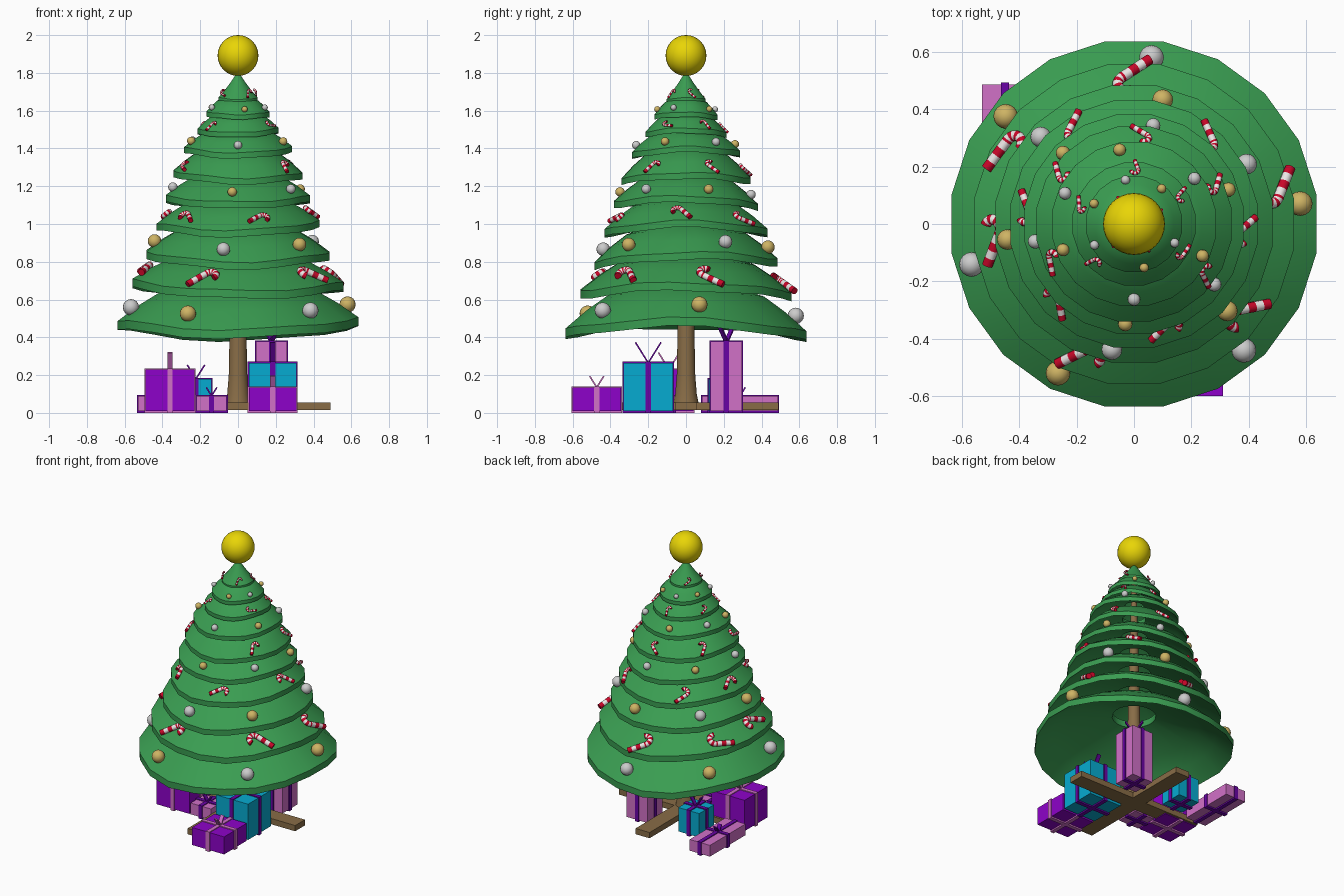
import bpy, bmesh, math, random
from mathutils import Vector, Matrix

if "Cube" in bpy.data.objects:
    bpy.data.objects.remove(bpy.data.objects["Cube"])

random.seed(4)
TAU = 2 * math.pi


def material(name, r, g, b):
    # colours given as 0-255 display values, stored linear
    m = bpy.data.materials.new(name)
    m.diffuse_color = [(c / 255) ** 2.2 for c in (r, g, b)] + [1]
    m.use_nodes = True
    m.node_tree.nodes["Principled BSDF"].inputs["Base Color"].default_value = m.diffuse_color
    return m


GREEN = material("needles", 60, 155, 82)
BROWN = material("wood", 135, 108, 72)
YELLOW = material("topper_yellow", 232, 212, 15)
GOLD = material("gold", 205, 178, 100)
SILVER = material("silver", 200, 200, 200)
RED = material("cane_red", 200, 15, 45)
WHITE = material("cane_white", 235, 230, 228)
PURPLE = material("purple", 140, 10, 200)
BLUE = material("blue", 15, 170, 208)
PINK = material("pink", 208, 112, 198)
DARK = material("dark_purple", 105, 10, 165)


def finish(name, bm, mats, angle=None):
    bmesh.ops.recalc_face_normals(bm, faces=bm.faces)
    me = bpy.data.meshes.new(name)
    bm.to_mesh(me)
    bm.free()
    for m in mats:
        me.materials.append(m)
    if angle:
        me.shade_smooth()
        me.set_sharp_from_angle(angle=math.radians(angle))
    ob = bpy.data.objects.new(name, me)
    bpy.context.collection.objects.link(ob)
    return ob


def bridge(bm, a, b, mat=0):
    n = len(a)
    for k in range(n):
        f = bm.faces.new((a[k], a[(k + 1) % n], b[(k + 1) % n], b[k]))
        f.material_index = mat


def lathe(name, profile, sides, mat, closed=False, dz=lambda a, r: 0):
    # spins (r, z) points; dz lets the rim droop
    bm = bmesh.new()
    rings = []
    for r, z in profile:
        angs = [(k + .5) * TAU / sides for k in range(sides)]
        rings.append([bm.verts.new((r * math.cos(a), r * math.sin(a), z + dz(a, r))) for a in angs])
    for a, b in zip(rings, rings[1:]):
        bridge(bm, a, b)
    if closed:
        bridge(bm, rings[-1], rings[0])
    else:
        bm.faces.new(rings[0])
        bm.faces.new(rings[-1])
    return finish(name, bm, [mat], 35)


def ball(name, loc, r, mat, seg=16):
    bm = bmesh.new()
    bmesh.ops.create_uvsphere(bm, u_segments=seg, v_segments=seg // 2, radius=r,
                              matrix=Matrix.Translation(loc))
    finish(name, bm, [mat], 60)


def add_box(bm, lo, hi, mat=0, xf=Matrix()):
    lo, hi = Vector(lo), Vector(hi)
    m = xf @ Matrix.Translation((lo + hi) / 2) @ Matrix.Diagonal((*(hi - lo), 1))
    vs = bmesh.ops.create_cube(bm, size=1, matrix=m)["verts"]
    for f in {f for v in vs for f in v.link_faces}:
        f.material_index = mat


# trunk, crossed stand and topper
lathe("trunk", [(.068, .05), (.058, .1), (.05, .2), (.046, .4), (.015, 1.76)], 16, BROWN)
for name, hx, hy in (("stand_plank_x", .49, .055), ("stand_plank_y", .055, .49)):
    bm = bmesh.new()
    add_box(bm, (-hx, -hy, .015), (hx, hy, .056))
    finish(name, bm, [BROWN])
ball("tree_topper", (0, 0, 1.892), .108, YELLOW, 32)

# branch tiers
RADII = [.645, .565, .49, .437, .387, .345, .29, .217, .17, .105]
RIMS = [.465, .67, .83, .99, 1.13, 1.26, 1.395, 1.495, 1.585, 1.665, 1.76]
SHAPE = [(1, 0), (.82, .45), (.65, .8), (.22, 1.2)]
TOP_SHAPE = [(1, 0), (.7, .4), (.4, .85), (.12, 1.32)]


def droop(i, a, r):
    R = RADII[i]
    w = math.cos(2 * a) * .05 + .012 * math.cos(5 * a + 2.1 * i) + .014 * math.cos(a + 1.7 * i + 1)
    return R * w * (r / R) ** 2


for i, R in enumerate(RADII):
    gap = RIMS[i + 1] - RIMS[i]
    shape = SHAPE if i < 9 else TOP_SHAPE
    outer = [(R * r, RIMS[i] + gap * z) for r, z in shape]
    t = .018 + .042 * R
    inner = [(r, z - t) for r, z in reversed(outer)]
    lathe(f"branch_tier_{i + 1}", outer + inner, 20, GREEN, True, lambda a, r, i=i: droop(i, a, r))


def on_tier(i, deg):
    # point on a tier with its tangent, up-slope and normal directions
    a, R, gap = math.radians(deg), RADII[i], RIMS[i + 1] - RIMS[i]
    r = .885 * R
    e = Vector((math.cos(a), math.sin(a), 0))
    p = e * r + Vector((0, 0, RIMS[i] + .29 * gap + droop(i, a, r)))
    t = Vector((-e.y, e.x, 0))
    u = (Vector((0, 0, .45 * gap)) - e * (.18 * R)).normalized()
    return p, t, u, u.cross(t) if u.cross(t).z > 0 else t.cross(u)


# baubles: tier index, radius, angles alternating gold and silver
BAUBLES = [(0, .043, (7, 84, 140, 194, 243, 311)),
           (2, .036, (77, 137, 187, 260, 317, 28)),
           (4, .025, (20, 79, 135, 190, 265, 323)),
           (6, .022, (101, 156, 200, 270, 335, 37)),
           (8, .016, (52, 101, 153, 208, 283, 335))]
for i, r, angles in BAUBLES:
    for k, deg in enumerate(angles):
        p, t, u, n = on_tier(i, deg)
        ball(f"bauble_{i + 1}_{k + 1}", p + n * r * .5, r, (GOLD, SILVER)[k % 2])


# candy canes
def cane(name, p, v, h, n, L):
    rad, hook = .12 * L, .21 * L
    path = [(-hook, -.62 * L + .19 * L * k) for k in range(5)]
    y0 = .2 * L
    path += [(-hook * math.cos(math.pi * k / 8), y0 + hook * math.sin(math.pi * k / 8)) for k in range(9)]
    bm = bmesh.new()
    rings = []
    for k in range(len(path)):
        ang = max(0, k - 5) * math.pi / 8
        side = -h * math.cos(ang) + v * math.sin(ang)
        c = p + h * path[k][0] + v * path[k][1]
        rings.append([bm.verts.new(c + rad * (side * math.cos(q * TAU / 10) + n * math.sin(q * TAU / 10)))
                      for q in range(10)])
    for k in range(len(rings) - 1):
        bridge(bm, rings[k], rings[k + 1], k % 2)
    bm.faces.new(rings[0])
    bm.faces.new(rings[-1])
    finish(name, bm, [RED, WHITE], 50)


CANES = [(1, .155, (320, 250, 185, 150, 90, 15)),
         (3, .11, (355, 288, 224, 173, 121, 50)),
         (5, .085, (326, 205, 144, 86, 27)),
         (7, .06, (330, 225, 160, 90, 30)),
         (9, .05, (20, 130, 215, 310))]
for i, L, angles in CANES:
    for k, deg in enumerate(angles):
        p, t, u, n = on_tier(i, deg)
        s = random.uniform(-1.5, 1.5)
        v = u * math.cos(s) + t * math.sin(s)
        h = (t * math.cos(s) - u * math.sin(s)) * random.choice((-1, 1))
        cane(f"candy_cane_{i + 1}_{k + 1}", p + n * .06 * L, v, h, n, L)


# presents: wrapped box, two ribbon bands and a two-tailed bow
def present(name, x0, x1, y0, y1, top, wrap, ribbon, bow, turn):
    bm = bmesh.new()
    cx, cy, w, e = (x0 + x1) / 2, (y0 + y1) / 2, .014, .006
    add_box(bm, (x0, y0, .01), (x1, y1, top))
    add_box(bm, (cx - w, y0 - e, 0), (cx + w, y1 + e, top + e), 1)
    add_box(bm, (x0 - e, cy - w, 0), (x1 + e, cy + w, top + e), 1)
    for s in (-1, 1):
        xf = (Matrix.Translation((cx, cy, top)) @ Matrix.Rotation(math.radians(turn), 4, 'Z')
              @ Matrix.Rotation(s * math.radians(32), 4, 'X'))
        add_box(bm, (-w, -.004, 0), (w, .004, bow * 1.17), 1, xf)
    finish(name, bm, [wrap, ribbon])


present("present_purple_left", -.49, -.23, -.22, .04, .23, PURPLE, PINK, .09, 0)
present("present_pink_flat", -.53, -.37, .085, .487, .09, PINK, DARK, .045, 0)
present("present_blue_small", -.305, -.14, .12, .287, .18, BLUE, DARK, .075, 90)
present("present_pink_small", -.22, -.06, -.22, -.06, .09, PINK, DARK, .045, 90)
present("present_blue_large", .057, .31, -.33, -.07, .265, BLUE, DARK, .11, 0)
present("present_purple_front", .057, .31, -.6, -.345, .135, PURPLE, PINK, .06, 0)
present("present_pink_tall", .095, .26, .13, .297, .377, PINK, DARK, .09, 45)
